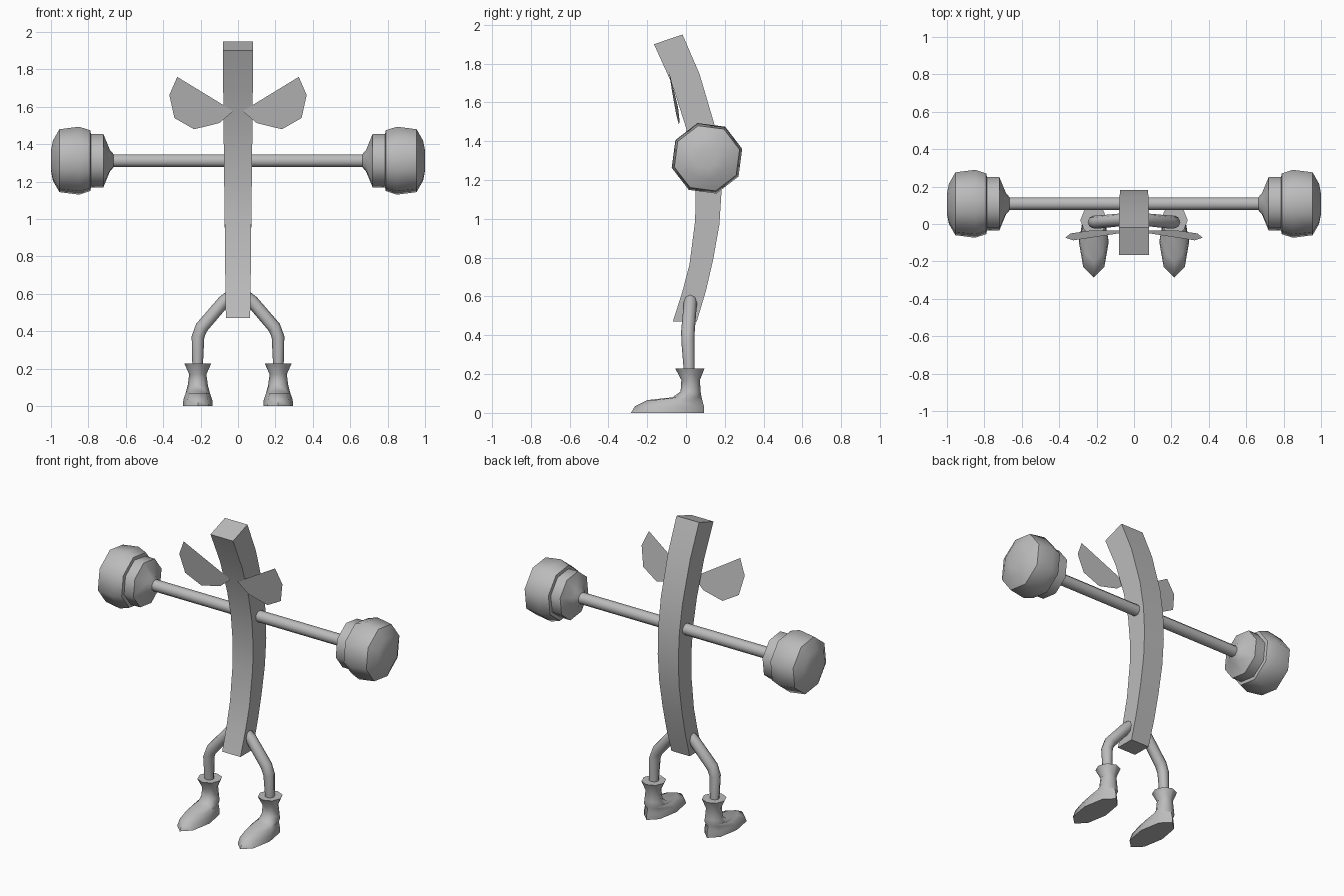
import bpy, math
from mathutils import Vector

if "Cube" in bpy.data.objects:
    bpy.data.objects.remove(bpy.data.objects["Cube"], do_unlink=True)

grey = bpy.data.materials.new("plain grey")
grey.use_nodes = True
COLOUR = (0.5, 0.5, 0.5, 1)
grey.diffuse_color = COLOUR
grey.node_tree.nodes["Principled BSDF"].inputs["Base Color"].default_value = COLOUR


def make(name, verts, faces, angle=50):
    mesh = bpy.data.meshes.new(name)
    mesh.from_pydata(verts, [], faces)
    mesh.materials.append(grey)
    ob = bpy.data.objects.new(name, mesh)
    bpy.context.collection.objects.link(ob)
    bpy.ops.object.select_all(action="DESELECT")
    ob.select_set(True)
    bpy.context.view_layer.objects.active = ob
    if len(faces) > 1:
        bpy.ops.object.mode_set(mode="EDIT")
        bpy.ops.mesh.select_all(action="SELECT")
        bpy.ops.mesh.normals_make_consistent(inside=False)
        bpy.ops.object.mode_set(mode="OBJECT")
        bpy.ops.object.shade_smooth_by_angle(angle=math.radians(angle))
    return ob


def loft(name, rings, angle=50):
    """Skin a list of equal rings and cap both ends."""
    n = len(rings[0])
    verts = [v for ring in rings for v in ring]
    faces = [(r * n + i, r * n + (i + 1) % n, (r + 1) * n + (i + 1) % n, (r + 1) * n + i)
             for r in range(len(rings) - 1) for i in range(n)]
    faces += [tuple(range(n)), tuple(range(len(verts) - n, len(verts)))]
    return make(name, verts, faces, angle)


def circle(n, turn=0):
    return [(math.cos(a), math.sin(a)) for a in
            (math.radians(turn) + math.tau * i / n for i in range(n))]


# Curved square-section body: height and y of the front and back edges, half width
body = [(-.165, 1.9, -.018, 1.95, .08), (-.07, 1.69, .07, 1.746, .079),
        (0, 1.47, .146, 1.488, .077), (.035, 1.3, .175, 1.31, .075),
        (.05, 1.13, .183, 1.14, .073), (.047, .99, .172, .97, .071),
        (.018, .765, .14, .79, .069), (-.02, .62, .103, .63, .067),
        (-.068, .47, .055, .47, .065)]
loft("body", [[(-w, yf, zf), (w, yf, zf), (w, yb, zb), (-w, yb, zb)]
              for yf, zf, yb, zb, w in body], 30)

ARM_Y, ARM_Z = .108, 1.312
wing = [(.025, 1.577), (.325, 1.76), (.367, 1.663), (.34, 1.54), (.235, 1.48), (.1, 1.513)]
# Leg path: x, y, z, radius
leg = [(.035, .022, .59, .034), (.075, .022, .56, .034), (.195, .01, .42, .035),
       (.214, .01, .37, .034), (.216, .017, .21, .028)]
# Boot rings: z, back y, front y, half width
boot = [(.228, .095, -.055, .072), (.17, .072, -.024, .046), (.11, .075, -.028, .054),
        (.08, .08, -.07, .062), (.066, .084, -.2, .066), (.035, .092, -.262, .077),
        (0, .094, -.285, .08)]

for side, s in (("left", 1), ("right", -1)):
    def arm_part(name, profile, turn, n=8):
        loft(f"{side}_{name}", [[(s * x, ARM_Y + r * c, ARM_Z + r * d)
                                 for c, d in circle(n, turn)] for x, r in profile])

    arm_part("arm", [(.03, .036), (.69, .036)], 22.5)
    arm_part("glove_cuff", [(.665, .036), (.685, .06), (.72, .148), (.8, .148)], 15)
    arm_part("glove", [(.785, .14), (.79, .168), (.85, .188), (.955, .174),
                       (.99, .11), (1, .055)], 15)

    # Flat leaf-shaped wing
    make(f"{side}_wing", [(s * x, -.04 - .17 * (z - 1.577) - .05 * x, z) for x, z in wing],
         [tuple(range(len(wing)))])

    # Bent leg tube, rings set across the path
    pts = [Vector((s * x, y, z)) for x, y, z, r in leg]
    rings = []
    for i, p in enumerate(pts):
        before, after = pts[max(i - 1, 0)], pts[min(i + 1, len(pts) - 1)]
        along = (after - before).normalized()
        u = Vector((0, 1, 0)).cross(along).normalized()
        v = along.cross(u)
        rings.append([p + (u * c + v * d) * leg[i][3] for c, d in circle(8)])
    loft(f"{side}_leg", rings)

    # Boot with a pointed toe
    loft(f"{side}_boot", [[(s * .215 + w * c, (b + f) / 2 + (b - f) / 2 * d, z)
                           for c, d in circle(8)] for z, b, f, w in boot], 60)
